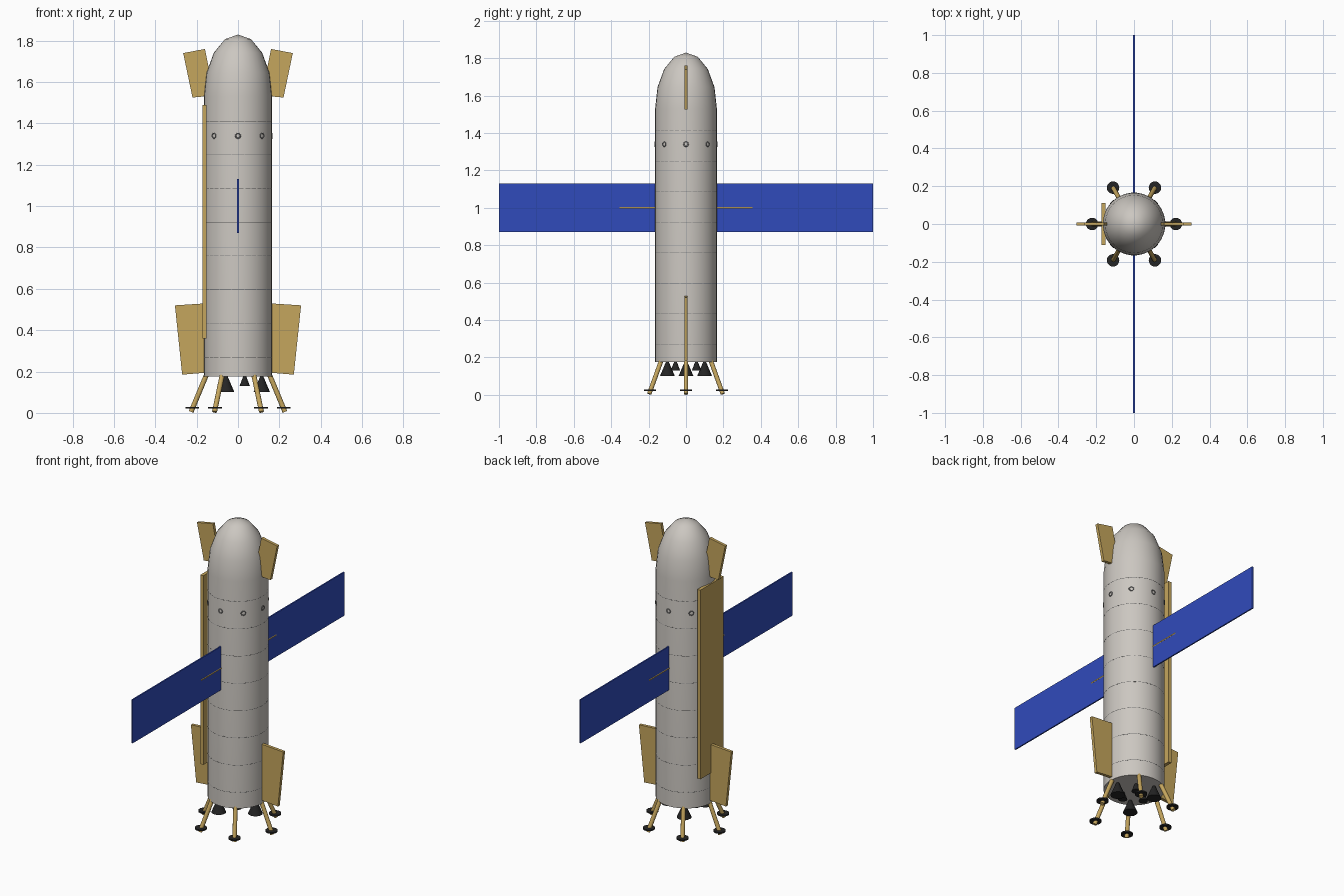
import bpy, bmesh, math
from mathutils import Vector, Matrix

if "Cube" in bpy.data.objects:
    bpy.data.objects.remove(bpy.data.objects["Cube"], do_unlink=True)


def material(name, rgb):
    m = bpy.data.materials.new(name)
    m.use_nodes = True
    m.diffuse_color = (*rgb, 1)
    m.node_tree.nodes["Principled BSDF"].inputs["Base Color"].default_value = (*rgb, 1)
    return m


HULL = material("warm white hull", (0.60, 0.57, 0.53))
GOLD = material("gold foil", (0.56, 0.38, 0.11))
BLUE = material("solar blue", (0.03, 0.07, 0.5))
BLACK = material("soot black", (0.018, 0.018, 0.018))
GREY = material("seam grey", (0.2, 0.2, 0.2))

R = 0.165            # hull radius
BASE, SHOULDER, TIP = 0.175, 1.53, 1.83


def finish(name, bm, mat, smooth=False):
    bmesh.ops.recalc_face_normals(bm, faces=bm.faces)
    me = bpy.data.meshes.new(name)
    bm.to_mesh(me)
    bm.free()
    me.materials.append(mat)
    ob = bpy.data.objects.new(name, me)
    bpy.context.collection.objects.link(ob)
    if smooth:
        bpy.ops.object.select_all(action='DESELECT')
        ob.select_set(True)
        bpy.context.view_layer.objects.active = ob
        bpy.ops.object.shade_smooth_by_angle(angle=math.radians(40))
    return ob


def lathe(name, profile, mat, steps=32, smooth=True, at=(0, 0, 0)):
    """Spin an (r, z) profile about z."""
    bm = bmesh.new()
    vs = [bm.verts.new((r, 0, z)) for r, z in profile]
    es = [bm.edges.new(p) for p in zip(vs, vs[1:])]
    bmesh.ops.spin(bm, geom=vs + es, cent=(0, 0, 0), axis=(0, 0, 1),
                   angle=2 * math.pi, steps=steps)
    bmesh.ops.remove_doubles(bm, verts=bm.verts, dist=1e-5)
    bmesh.ops.translate(bm, verts=bm.verts, vec=at)
    return finish(name, bm, mat, smooth)


def rod(name, a, b, radius, mat, sides=12):
    a, b = Vector(a), Vector(b)
    bm = bmesh.new()
    rot = (b - a).to_track_quat('Z', 'Y').to_matrix().to_4x4()
    bmesh.ops.create_cone(bm, cap_ends=True, segments=sides, radius1=radius,
                          radius2=radius, depth=(b - a).length,
                          matrix=Matrix.Translation((a + b) / 2) @ rot)
    return finish(name, bm, mat, True)


def box(name, lo, hi, mat):
    lo, hi = Vector(lo), Vector(hi)
    bm = bmesh.new()
    bmesh.ops.create_cube(bm, size=1, matrix=Matrix.Translation((lo + hi) / 2)
                          @ Matrix.Diagonal((*(hi - lo), 1)))
    return finish(name, bm, mat)


def fin(name, outline, side, thick=0.018):
    """Extrude an (x, z) outline across y."""
    bm = bmesh.new()
    f = bm.faces.new([bm.verts.new((side * x, -thick / 2, z)) for x, z in outline])
    ext = bmesh.ops.extrude_face_region(bm, geom=[f])["geom"]
    bmesh.ops.translate(bm, vec=(0, thick, 0),
                        verts=[v for v in ext if isinstance(v, bmesh.types.BMVert)])
    return finish(name, bm, GOLD)


def torus(name, major, minor, mat, steps, matrix=Matrix()):
    ring = [(major + minor * math.cos(t * math.pi / 3), minor * math.sin(t * math.pi / 3))
            for t in range(7)]
    ob = lathe(name, ring, mat, steps)
    ob.data.transform(matrix)
    return ob


# Hull with rounded nose
quarter = [i * math.pi / 8 for i in range(3, -1, -1)]
nose = [(R * math.sin(a), SHOULDER + (TIP - SHOULDER) * math.cos(a)) for a in quarter]
lathe("hull", [(0, BASE), (R, BASE), (R, SHOULDER)] + nose, HULL)

# Hull seams
for i in range(8):
    torus(f"hull_seam_{i + 1}", R - 0.001, 0.0015, GREY, 48,
          Matrix.Translation((0, 0, 0.27 + 0.163 * i)))

# Porthole rims
for i in range(8):
    place = (Matrix.Rotation(i * math.pi / 4, 4, 'Z') @ Matrix.Translation((R, 0, 1.34))
             @ Matrix.Rotation(math.pi / 2, 4, 'Y'))
    torus(f"porthole_rim_{i + 1}", 0.012, 0.003, GREY, 12, place)

# Fins, radiator and solar wings
UPPER = [(0.16, 1.76), (0.265, 1.74), (0.22, 1.525), (0.115, 1.535)]
LOWER = [(0.15, 0.53), (0.305, 0.52), (0.27, 0.185), (0.15, 0.195)]
for label, s in (("left", 1), ("right", -1)):
    fin(f"upper_fin_{label}", UPPER, s)
    fin(f"lower_fin_{label}", LOWER, s)
box("side_radiator", (-0.172, -0.11, 0.36), (-0.152, 0.11, 1.49), GOLD)
for label, s in (("front", -1), ("back", 1)):
    y0, y1 = sorted((s * 0.16, s))
    box(f"solar_wing_{label}", (-0.004, y0, 0.87), (0.004, y1, 1.13), BLUE)
    rod(f"wing_boom_{label}", (0, s * 0.15, 1), (0, s * 0.355, 1), 0.006, GOLD, 8)

# Landing legs with foot pads
for i in range(6):
    c, s = math.cos(i * math.pi / 3), math.sin(i * math.pi / 3)
    rod(f"leg_{i + 1}", (0.15 * c, 0.15 * s, 0.19), (0.227 * c, 0.227 * s, 0.005), 0.012, GOLD)
    rod(f"foot_pad_{i + 1}", (0.222 * c, 0.222 * s, 0.021),
        (0.222 * c, 0.222 * s, 0.029), 0.033, BLACK, 20)

# Engine bells: three large, three small between them
for i in range(6):
    big = i % 2 == 0
    d, r, z = (0.115, 0.04, 0.1) if big else (0.065, 0.025, 0.13)
    a = i * math.pi / 3
    lathe(f"engine_bell_{i + 1}", [(0, z), (r, z), (0.006, BASE + 0.005), (0, BASE + 0.005)],
          BLACK, 16, True, (d * math.cos(a), d * math.sin(a), 0))
